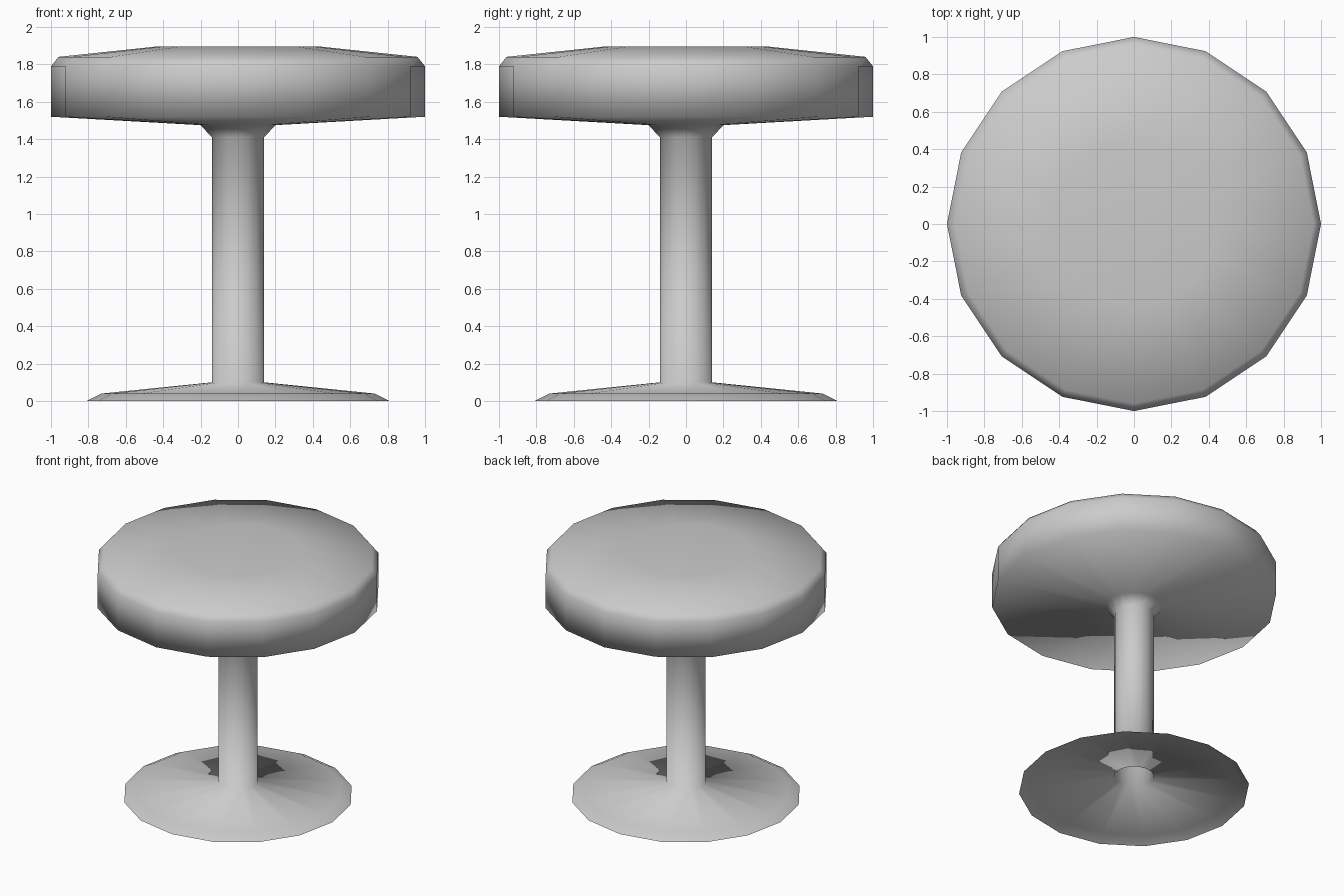
import bpy
import bmesh
from math import tau
from mathutils import Vector

SIDES = 16

cube = bpy.data.objects.get("Cube")
if cube:
    bpy.data.objects.remove(cube, do_unlink=True)

# One plain grey for the whole stool
grey = bpy.data.materials.new("plain_grey")
grey.use_nodes = True
colour = (0.6, 0.6, 0.6, 1)
grey.diffuse_color = colour
grey.node_tree.nodes["Principled BSDF"].inputs["Base Color"].default_value = colour

# Half profiles as (radius, height); the shell is open underneath
base = [(0.81, 0), (0.73, 0.04), (0.14, 0.1)]
column = [(0.14, 1.41), (0.2, 1.475)]
seat = [(1, 1.52), (1, 1.79), (0.96, 1.84), (0.44, 1.895), (0, 1.895)]


def lathe(name, profile, material):
    """Spin a half profile around z into a smooth welded surface."""
    bm = bmesh.new()
    verts = [bm.verts.new((r, 0, z)) for r, z in profile]
    edges = [bm.edges.new(pair) for pair in zip(verts, verts[1:])]
    bmesh.ops.spin(bm, geom=verts + edges, cent=(0, 0, 0), axis=(0, 0, 1),
                   angle=tau, steps=SIDES)
    bmesh.ops.remove_doubles(bm, verts=bm.verts, dist=0.001)
    bmesh.ops.recalc_face_normals(bm, faces=bm.faces)
    # Make the flat top face upward, and the shell outward with it
    top = max(bm.faces, key=lambda f: f.calc_center_median().z)
    if top.normal.dot(Vector((0, 0, 1))) < 0:
        bmesh.ops.reverse_faces(bm, faces=bm.faces)
    for face in bm.faces:
        face.smooth = True
    mesh = bpy.data.meshes.new(name)
    bm.to_mesh(mesh)
    bm.free()
    mesh.materials.append(material)
    obj = bpy.data.objects.new(name, mesh)
    bpy.context.collection.objects.link(obj)
    return obj


# Base, column and seat are one continuous turned shell
lathe("round_stool", base + column + seat, grey)
